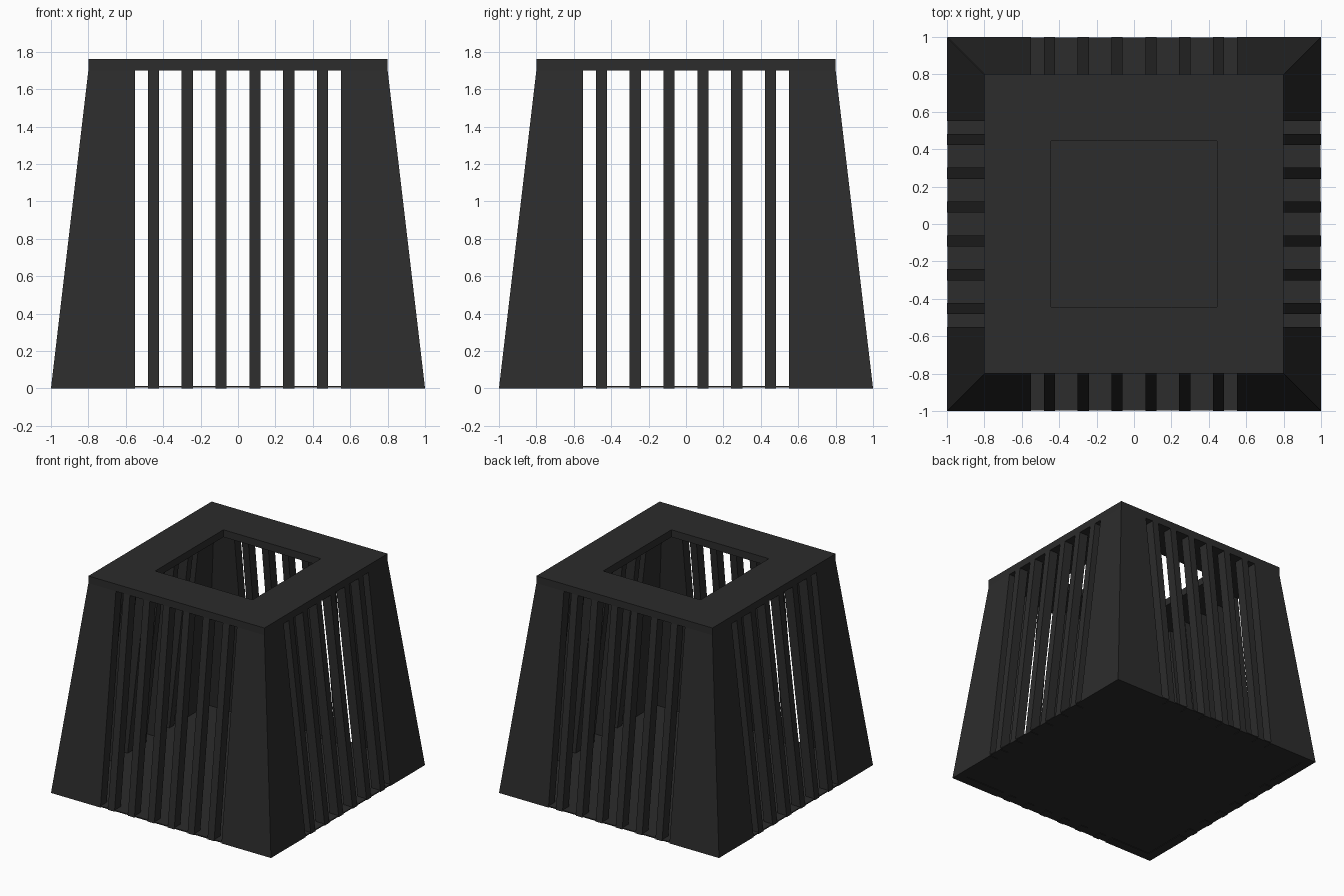
import bpy, bmesh
from math import pi
from mathutils import Matrix

if "Cube" in bpy.data.objects:
    bpy.data.objects.remove(bpy.data.objects["Cube"])

mat = bpy.data.materials.new("dark_metal")
mat.diffuse_color = (0.025, 0.025, 0.025, 1)
mat.use_nodes = True
mat.node_tree.nodes["Principled BSDF"].inputs["Base Color"].default_value = mat.diffuse_color

H, TOP = 1.70, 1.76      # wall height, overall height
T = 0.08                 # wall thickness
QUADS = [(0, 1, 2, 3), (7, 6, 5, 4), (0, 4, 5, 1), (1, 5, 6, 2), (2, 6, 7, 3), (3, 7, 4, 0)]


def finish(name, bm):
    bmesh.ops.recalc_face_normals(bm, faces=bm.faces)
    me = bpy.data.meshes.new(name)
    bm.to_mesh(me)
    bm.free()
    me.materials.append(mat)
    ob = bpy.data.objects.new(name, me)
    bpy.context.collection.objects.link(ob)
    return ob


def hexa(bm, pts):
    v = [bm.verts.new(p) for p in pts]
    for q in QUADS:
        bm.faces.new([v[i] for i in q])


def wall_piece(bm, x0, x1, rot, miter=0):
    """Leaning front-wall strip from x0 to x1; miter=+-1 follows the corner on that side."""
    pts = []
    for z, outer in ((0, 1.0), (H, 0.8)):
        inner = outer - T
        for x, y in ((x0, outer), (x1, outer), (x1, inner), (x0, inner)):
            if (miter > 0 and x == x1) or (miter < 0 and x == x0):
                x = miter * y
            pts.append(rot @ Matrix.Translation((x, -y, z)).to_translation())
    hexa(bm, pts)


# Leaning walls: solid corner panels and slats between them, on four sides
for i, side in enumerate(("front", "right", "back", "left")):
    rot = Matrix.Rotation(i * pi / 2, 4, 'Z')
    bm = bmesh.new()
    wall_piece(bm, -1, -0.55, rot, -1)
    wall_piece(bm, 0.55, 1, rot, 1)
    finish(side + "_corner_panels", bm)

    bm = bmesh.new()
    for k in range(6):
        c = (k - 2.5) * 0.181
        wall_piece(bm, c - 0.03, c + 0.03, rot)
    finish(side + "_slats", bm)

# Thin floor plate, visible at the foot of every slot
bm = bmesh.new()
f = 0.998
hexa(bm, [(x, y, z) for z in (0.004, 0.012)
          for x, y in ((-f, -f), (f, -f), (f, f), (-f, f))])
finish("floor_plate", bm)

# Top slab with square opening
bm = bmesh.new()
rings = []
for r, z in ((0.8, H), (0.8, TOP), (0.443, TOP), (0.443, H)):
    rings.append([bm.verts.new((sx * r, sy * r, z))
                  for sx, sy in ((-1, -1), (1, -1), (1, 1), (-1, 1))])
for a in range(4):
    for k in range(4):
        p, q, n = rings[a], rings[(a + 1) % 4], (k + 1) % 4
        bm.faces.new((p[k], p[n], q[n], q[k]))
finish("top_slab", bm)
